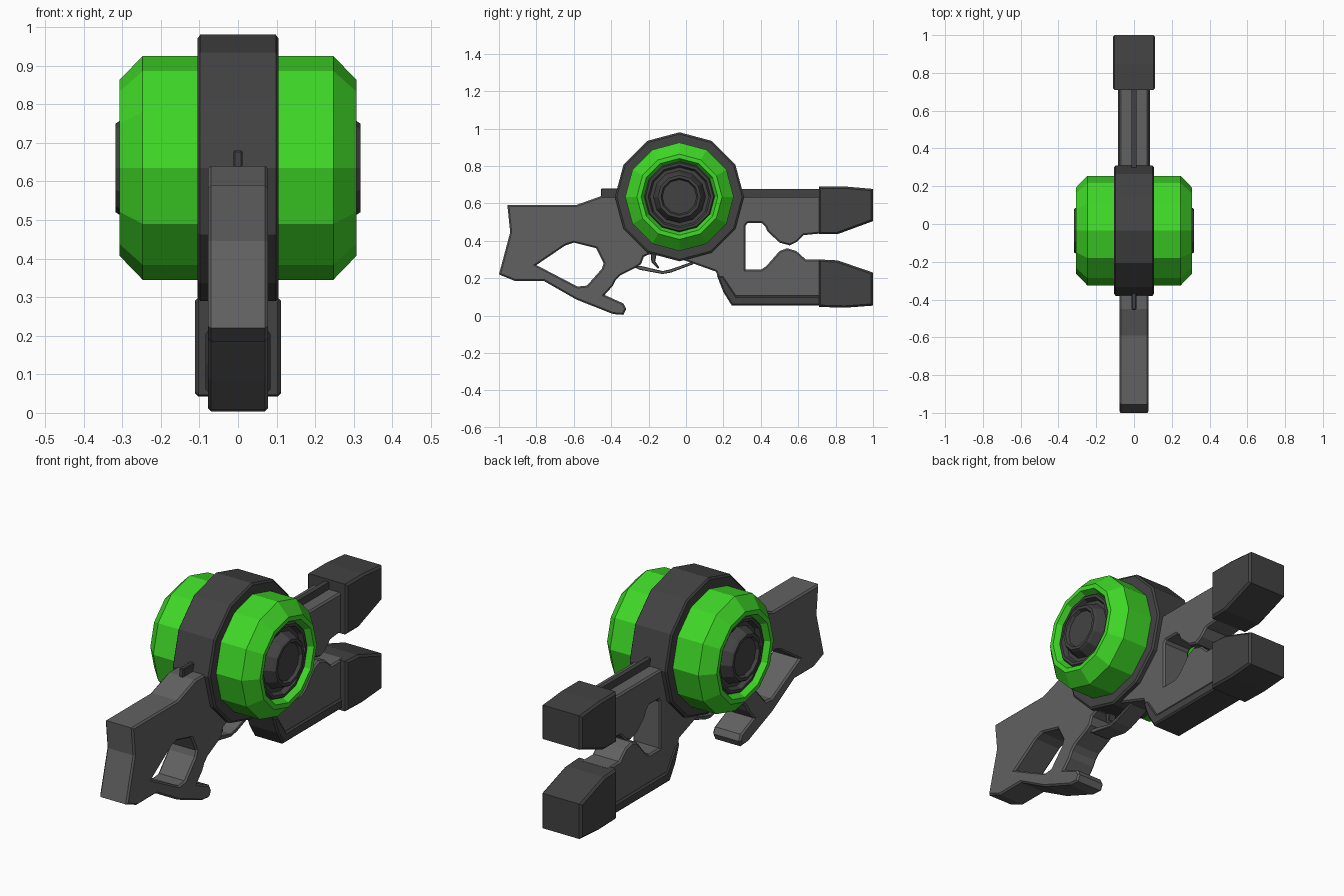
import bpy, bmesh, math
from mathutils import Matrix, Vector

if "Cube" in bpy.data.objects:
    bpy.data.objects.remove(bpy.data.objects["Cube"])


def material(name, rgb):
    m = bpy.data.materials.new(name)
    m.diffuse_color = (*rgb, 1)
    m.use_nodes = True
    m.node_tree.nodes["Principled BSDF"].inputs["Base Color"].default_value = m.diffuse_color
    return m


GREEN = material("bright green", (0.05, 0.69, 0.02))
GREY = material("mid grey", (0.12, 0.12, 0.12))
DARK = material("dark grey", (0.055, 0.055, 0.055))
CY, CZ = -0.035, 0.635          # drum axis


def finish(name, bm, mat):
    bmesh.ops.remove_doubles(bm, verts=bm.verts, dist=1e-4)
    bmesh.ops.recalc_face_normals(bm, faces=bm.faces)
    me = bpy.data.meshes.new(name)
    bm.to_mesh(me)
    bm.free()
    me.materials.clear()
    me.materials.append(mat)
    for p in me.polygons:
        p.use_smooth = False
        p.material_index = 0
    ob = bpy.data.objects.new(name, me)
    bpy.context.collection.objects.link(ob)
    return ob


def plate(name, loops, half, mat, bevel=0.008):
    """Side profile(s) in (y, z), extruded to +-half in x with chamfered rims."""
    cu = bpy.data.curves.new(name + "_outline", 'CURVE')
    cu.dimensions = '2D'
    cu.fill_mode = 'BOTH'
    cu.extrude = half - bevel
    cu.bevel_depth = bevel
    cu.bevel_resolution = 0
    cu.offset = -bevel
    for pts in loops:
        s = cu.splines.new('POLY')
        s.points.add(len(pts) - 1)
        for p, (y, z) in zip(s.points, pts):
            p.co = (y, z, 0, 1)
        s.use_cyclic_u = True
        s.use_smooth = False
    tmp = bpy.data.objects.new(name + "_outline", cu)
    bpy.context.collection.objects.link(tmp)
    bpy.context.view_layer.update()
    dg = bpy.context.evaluated_depsgraph_get()
    me = bpy.data.meshes.new_from_object(tmp.evaluated_get(dg))
    bm = bmesh.new()
    bm.from_mesh(me)
    bm.transform(Matrix(((0, 0, 1, 0), (1, 0, 0, 0), (0, 1, 0, 0), (0, 0, 0, 1))))
    bpy.data.objects.remove(tmp)
    bpy.data.curves.remove(cu)
    bpy.data.meshes.remove(me)
    return finish(name, bm, mat)


def lathe(name, profile, mat, side=1, n=12):
    """Revolve (x, radius) points round the drum axis, a corner at the top."""
    bm = bmesh.new()
    rings = []
    for x, r in profile:
        rings.append([bm.verts.new((side * x,
                                    CY + r * math.sin(2 * math.pi * i / n),
                                    CZ + r * math.cos(2 * math.pi * i / n)))
                      for i in range(n)])
    for a, b in zip(rings, rings[1:]):
        for i in range(n):
            j = (i + 1) % n
            bm.faces.new((a[i], a[j], b[j], b[i]))
    return finish(name, bm, mat)


def box(name, lo, hi, mat, bevel=0.0):
    bm = bmesh.new()
    bmesh.ops.create_cube(bm, size=1)
    lo, hi = Vector(lo), Vector(hi)
    for v in bm.verts:
        v.co = Vector([(lo[k] + hi[k]) / 2 + v.co[k] * (hi[k] - lo[k]) for k in range(3)])
    if bevel:
        bmesh.ops.bevel(bm, geom=bm.edges[:], offset=bevel, segments=1, affect='EDGES')
    return finish(name, bm, mat)


# Main frame: stock, grip, receiver and both front arms, with the stock opening
frame = [(-.955, .59), (-.59, .59), (-.45, .64), (.73, .64), (.73, .44), (.63, .43),
         (.595, .395), (.555, .375), (.50, .39), (.435, .45), (.425, .475), (.405, .495),
         (.33, .495), (.318, .48),
         (.318, .245), (.40, .245), (.43, .265), (.50, .345), (.54, .36), (.59, .345),
         (.64, .30), (.73, .30), (.73, .10), (.245, .10), (.19, .16), (.16, .235),
         (.02, .285), (-.05, .31), (-.19, .33), (-.225, .315), (-.24, .275), (-.27, .255),
         (-.35, .215), (-.375, .19), (-.39, .16), (-.435, .11), (-.335, .065),
         (-.32, .035), (-.335, .004), (-.39, .008), (-.585, .085), (-.76, .185),
         (-.915, .185), (-1.0, .22), (-.94, .445)]
opening = [(-.80, .27), (-.645, .375), (-.60, .39), (-.48, .36), (-.44, .28),
           (-.45, .25), (-.53, .16), (-.58, .155)]
plate("frame", [frame, opening], 0.078, GREY)

# Trigger and its guard
plate("trigger_guard", [[(-.28, .262), (-.25, .245), (-.125, .222), (-.08, .23), (.04, .275),
                         (.04, .29), (-.08, .248), (-.125, .238), (-.24, .265)]],
      0.05, GREY, 0.003)
plate("trigger", [[(-.19, .34), (-.185, .285), (-.15, .25), (-.143, .257),
                   (-.165, .29), (-.155, .34)]], 0.02, DARK, 0.003)

# Fore grip strip under the lower arm
plate("fore_grip", [[(.165, .215), (.20, .125), (.245, .053), (.73, .053), (.73, .105),
                     (.27, .105), (.20, .21)]], 0.084, DARK)

# Muzzle blocks
plate("upper_muzzle", [[(.71, .69), (.85, .69), (1, .677), (1, .505), (.81, .435),
                        (.71, .435)]], 0.112, DARK, 0.01)
plate("lower_muzzle", [[(.71, .30), (.81, .295), (1, .23), (1, .053), (.85, .042),
                        (.71, .046)]], 0.112, DARK, 0.01)

# Sight and top rail
box("rear_sight", (-.012, -.455, .62), (.012, -.34, .68), DARK, 0.004)
box("top_rail", (-.012, .25, .62), (.012, .73, .677), DARK)

# Central ring
lathe("center_ring", [(-.105, 0), (-.105, .335), (-.098, .345), (.098, .345),
                      (.105, .335), (.105, 0)], DARK)

# Green drums with recessed dark hubs, one on each side
for side, label in ((1, "right"), (-1, "left")):
    lathe(label + "_drum", [(.09, .29), (.247, .29), (.307, .228), (.307, .205),
                            (.275, .188)], GREEN, side)
    lathe(label + "_hub", [(.27, .192), (.285, .182), (.285, .168), (.262, .158),
                           (.262, .14), (.305, .123), (.317, .115), (.317, .10),
                           (.302, .092), (.302, 0)], DARK, side)
